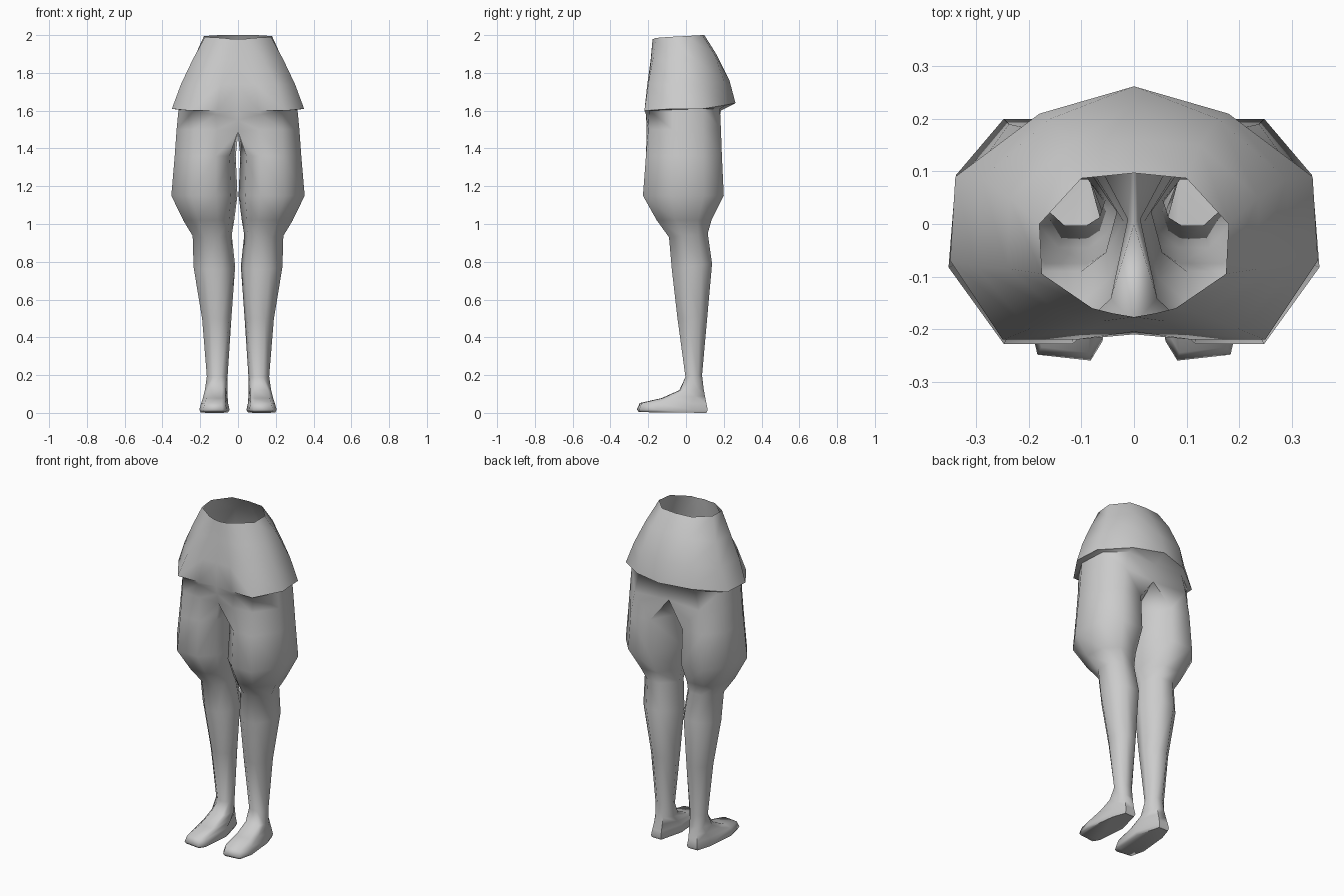
import bpy
import bmesh

if "Cube" in bpy.data.objects:
    bpy.data.objects.remove(bpy.data.objects["Cube"], do_unlink=True)

grey = bpy.data.materials.new("plain grey")
grey.use_nodes = True
grey.diffuse_color = (0.6, 0.6, 0.6, 1)
grey.node_tree.nodes["Principled BSDF"].inputs["Base Color"].default_value = (0.6, 0.6, 0.6, 1)

# Half rings of the tunic, front centre round the left side to back centre
WAIST = [(0, -.177, 1.98), (.04, -.17, 1.98), (.08, -.16, 1.985), (.175, -.095, 1.99),
         (.18, 0, 1.995), (.10, .087, 2), (0, .097, 2)]
RIBS = [(0, -.187, 1.87), (.06, -.185, 1.87), (.135, -.175, 1.87), (.24, -.085, 1.87),
        (.237, .05, 1.87), (.125, .15, 1.9), (0, .16, 1.9)]
HIPS = [(0, -.205, 1.74), (.09, -.205, 1.74), (.2, -.2, 1.74), (.302, -.08, 1.74),
        (.29, .085, 1.74), (.16, .2, 1.76), (0, .23, 1.76)]
HEM = [(0, -.21, 1.6), (.11, -.22, 1.6), (.25, -.22, 1.6), (.35, -.07, 1.61),
       (.34, .09, 1.61), (.18, .21, 1.63), (0, .262, 1.64)]
UNDER = [(0, -.2, 1.55), (.12, -.212, 1.58), (.235, -.195, 1.6), (.315, -.07, 1.605),
         (.3, .09, 1.61), (.19, .18, 1.61), (0, .185, 1.6)]
# Full ring where the trunk divides into the legs
CROTCH = [(0, -.19, 1.49), (.11, -.208, 1.5), (.235, -.2, 1.5), (.325, -.07, 1.5),
          (.31, .09, 1.5), (.215, .185, 1.5), (0, .165, 1.5), (0, 0, 1.475)]

# Octagonal cross-sections for leg and foot, in a unit box
LEG = [(-.8, -.65), (-.35, -1), (.4, -1), (1, -.32), (.92, .5), (.4, 1), (-.4, 1), (-1, .1)]
FOOT = [(-.72, -.8), (-.45, -1), (.75, -.94), (1, -.45), (.75, .55), (.4, 1), (-.4, 1), (-.9, .2)]

# x from, x to, y from, y to, z at front, z at back
LEG_ROWS = [
    (.012, .335, -.212, .19, 1.36, 1.36),
    (.003, .353, -.228, .2, 1.15, 1.15),
    (.02, .29, -.155, .135, 1.02, 1.02),
    (.033, .24, -.09, .115, .93, .95),
    (.015, .235, -.075, .138, .76, .79),
    (.035, .19, -.045, .112, .5, .5),
    (.055, .165, -.003, .085, .19, .2),
]
FOOT_ROWS = [
    (.05, .175, -.035, .093, .12, .13),
    (.048, .185, -.13, .1, .078, .09),
    (.045, .195, -.245, .108, .052, .05),
    (.036, .205, -.26, .115, .018, .015),
    (.045, .198, -.25, .108, .004, 0),
]


def section(shape, row):
    """Fit a unit cross-section into the box given by a row."""
    x0, x1, y0, y1, zf, zb = row
    return [(x0 + (x1 - x0) * (u + 1) / 2, y0 + (y1 - y0) * (v + 1) / 2,
             zf + (zb - zf) * (v + 1) / 2) for u, v in shape]


def bridge(bm, upper, lower, closed):
    n = len(upper)
    for i in range(n if closed else n - 1):
        j = (i + 1) % n
        bm.faces.new((upper[i], lower[i], lower[j], upper[j]))


bm = bmesh.new()


def add(points):
    return [bm.verts.new(p) for p in points]


# Tunic and trunk, open at the waist
trunk = [add(r) for r in (WAIST, RIBS, HIPS, HEM, UNDER)]
for a, b in zip(trunk, trunk[1:]):
    bridge(bm, a, b, False)

# Leg and foot
rings = [add(CROTCH)]
rings += [add(section(LEG, r)) for r in LEG_ROWS]
rings += [add(section(FOOT, r)) for r in FOOT_ROWS]
bridge(bm, trunk[-1], rings[0][:7], False)
for a, b in zip(rings, rings[1:]):
    bridge(bm, a, b, True)
bm.faces.new(list(reversed(rings[-1])))   # sole

mesh = bpy.data.meshes.new("tunic_and_legs")
bm.to_mesh(mesh)
bm.free()
mesh.materials.append(grey)
body = bpy.data.objects.new("tunic_and_legs", mesh)
bpy.context.collection.objects.link(body)

# The other half
mirror = body.modifiers.new("mirror", 'MIRROR')
mirror.use_clip = True
mirror.merge_threshold = 0.0005

bpy.ops.object.select_all(action='DESELECT')
body.select_set(True)
bpy.context.view_layer.objects.active = body
bpy.ops.object.shade_smooth_by_angle(angle=1.1)
